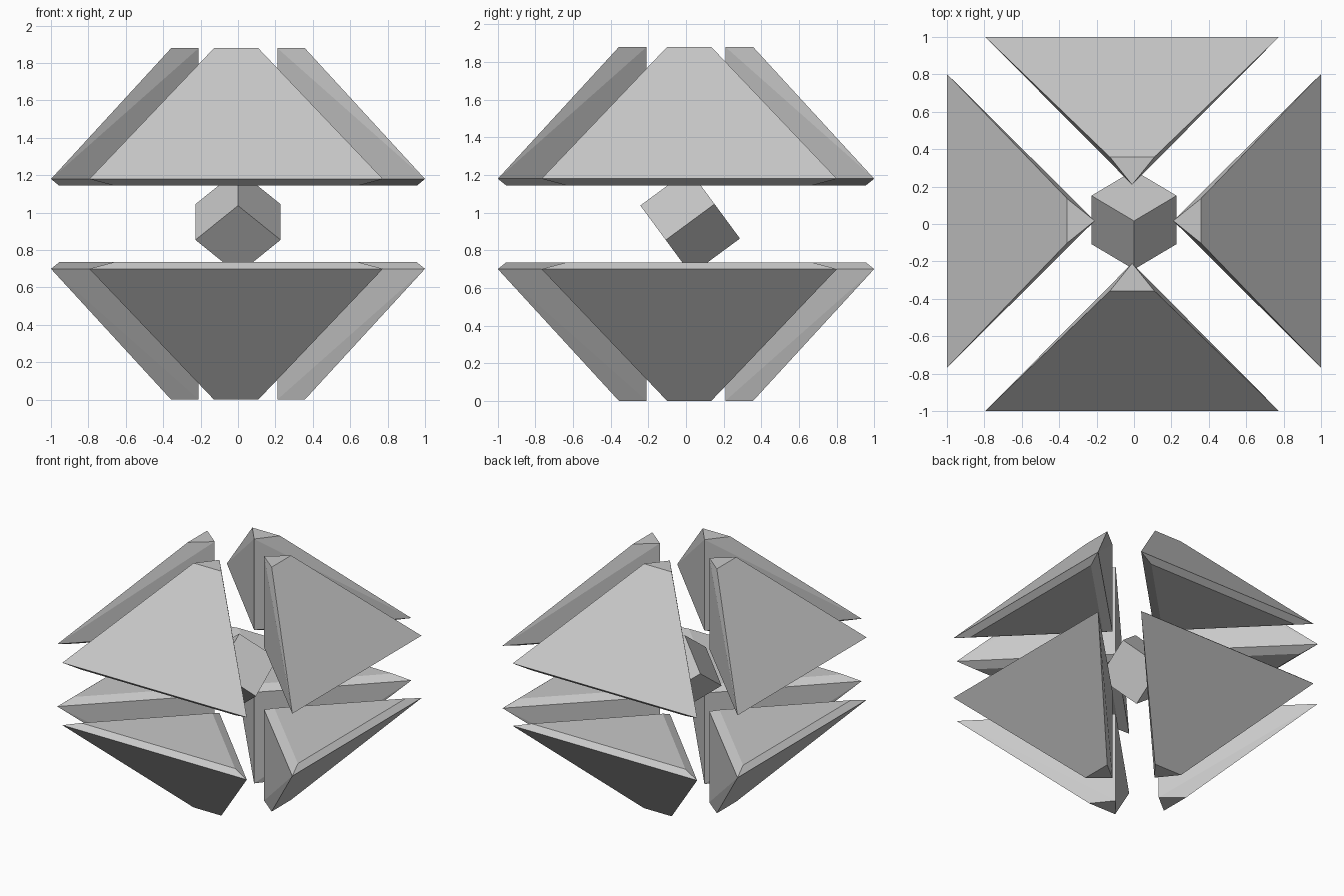
import bpy, bmesh
from math import radians
from mathutils import Matrix, Vector

cube = bpy.data.objects.get("Cube")
if cube:
    bpy.data.objects.remove(cube, do_unlink=True)

# Single plain grey
grey = bpy.data.materials.new("plain grey")
grey.use_nodes = True
COLOUR = (0.58, 0.58, 0.58, 1)
grey.diffuse_color = COLOUR
for node in grey.node_tree.nodes:
    if node.type == 'BSDF_PRINCIPLED':
        node.inputs["Base Color"].default_value = COLOUR

MID = 0.94       # height of the middle plane
RIM = 0.24       # shard rim above the middle plane
BASE = 0.205     # raised base panel above the middle plane
TOP = 0.94       # clipped tip above the middle plane


def finish(name, bm):
    bmesh.ops.recalc_face_normals(bm, faces=bm.faces)
    mesh = bpy.data.meshes.new(name)
    bm.to_mesh(mesh)
    bm.free()
    mesh.materials.append(grey)
    obj = bpy.data.objects.new(name, mesh)
    bpy.context.collection.objects.link(obj)
    return obj


def shard(name, turn, shift, flip):
    """Wedge with a sloped outer face, clipped tip and chamfered base."""
    rim = [Vector(p) for p in ((-0.785, -1, RIM), (0.785, -1, RIM), (0, -0.21, RIM))]
    tip = [Vector(p) for p in ((-0.118, -0.357, TOP), (0.118, -0.357, TOP), (0, -0.21, TOP))]
    centre = sum(rim, Vector()) / 3
    base = [centre.lerp(p, 0.834) for p in rim]
    for p in base:
        p.z = BASE
    bm = bmesh.new()
    for p in rim + tip + base:
        bm.verts.new(p)
    bmesh.ops.convex_hull(bm, input=bm.verts)
    bmesh.ops.dissolve_limit(bm, angle_limit=radians(1), verts=bm.verts, edges=bm.edges)
    place = (Matrix.Translation((shift[0], shift[1], MID))
             @ Matrix.Rotation(radians(turn), 4, 'Z')
             @ Matrix.Diagonal((1, 1, -1 if flip else 1, 1)))
    bmesh.ops.transform(bm, matrix=place, verts=bm.verts)
    finish(name, bm)


# Eight shards: four above, four below
sides = (("front", 0, (-0.01, 0)), ("left", 90, (0, 0.017)),
         ("back", 180, (-0.01, 0)), ("right", 270, (0, 0.017)))
for side, turn, shift in sides:
    shard("upper_shard_" + side, turn, shift, False)
    shard("lower_shard_" + side, turn, shift, True)

# Tilted cube in the core
bm = bmesh.new()
bmesh.ops.create_cube(bm, size=0.322)
bmesh.ops.transform(bm, verts=bm.verts, matrix=(
    Matrix.Translation((0, 0.022, 0.95))
    @ Matrix.Rotation(radians(-53.6), 4, 'X')
    @ Matrix.Rotation(radians(45), 4, 'Z')))
finish("core_cube", bm)
